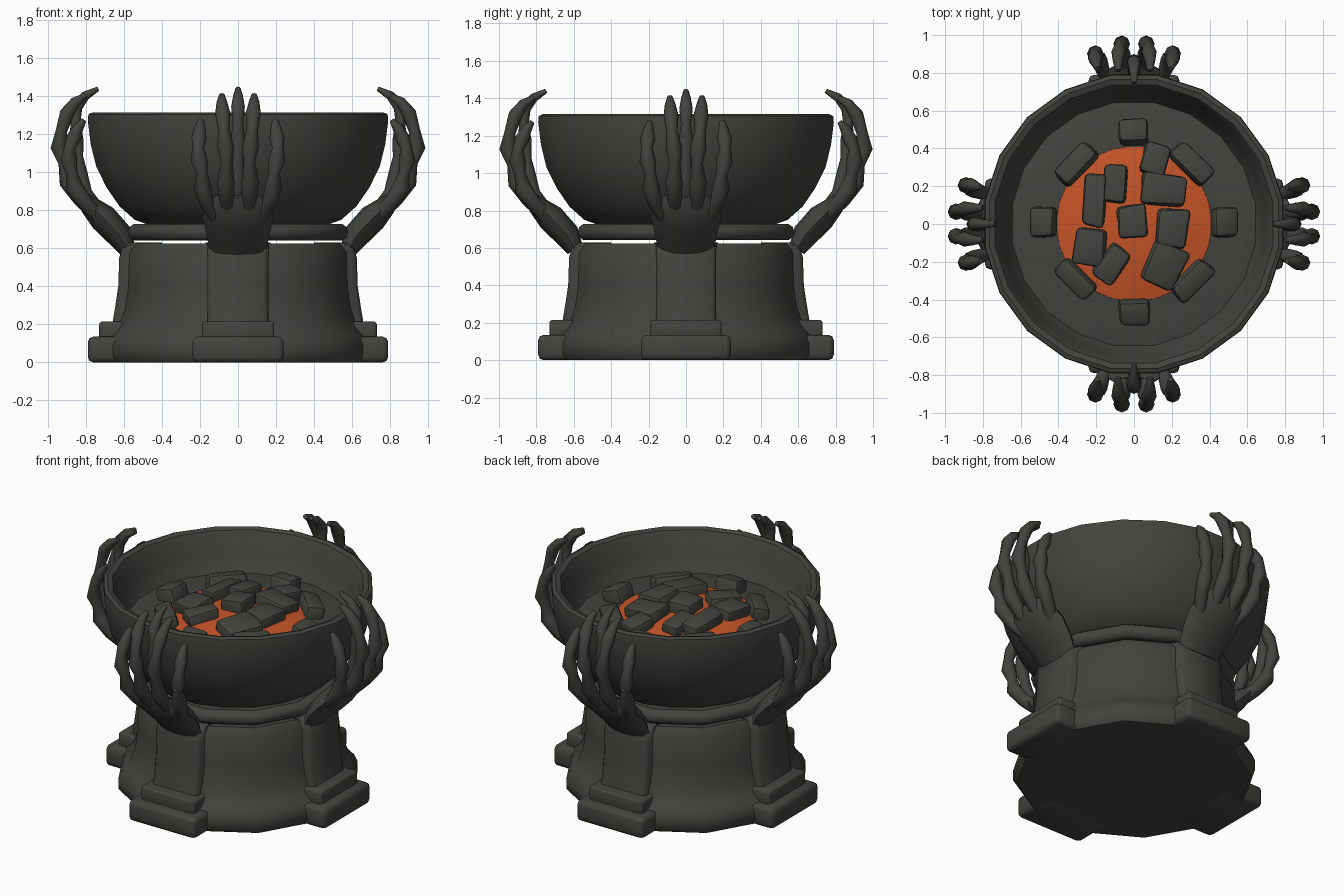
import bpy, bmesh, math, random
from mathutils import Vector, Matrix

cube = bpy.data.objects.get("Cube")
if cube:
    bpy.data.objects.remove(cube, do_unlink=True)
random.seed(4)


def material(name, rgb):
    m = bpy.data.materials.new(name)
    m.use_nodes = True
    m.diffuse_color = (*rgb, 1)
    m.node_tree.nodes["Principled BSDF"].inputs["Base Color"].default_value = (*rgb, 1)
    return m


STONE = material("dark_stone", (0.056, 0.057, 0.048))
EMBER = material("glowing_ember", (0.56, 0.088, 0.02))


def finish(bm, name, mat=STONE, angle=40):
    bmesh.ops.recalc_face_normals(bm, faces=bm.faces)
    me = bpy.data.meshes.new(name)
    bm.to_mesh(me)
    bm.free()
    me.materials.append(mat)
    ob = bpy.data.objects.new(name, me)
    bpy.context.collection.objects.link(ob)
    bpy.ops.object.select_all(action='DESELECT')
    ob.select_set(True)
    bpy.context.view_layer.objects.active = ob
    bpy.ops.object.shade_smooth_by_angle(angle=math.radians(angle))
    return ob


def skin(bm, rings, cap=True):
    """Join successive rings of points into a closed skin."""
    loops = [[bm.verts.new(p) for p in ring] for ring in rings]
    n = len(loops[0])
    for a, b in zip(loops, loops[1:]):
        for i in range(n):
            j = (i + 1) % n
            bm.faces.new((a[i], a[j], b[j], b[i]))
    if cap:
        bm.faces.new(loops[0])
        bm.faces.new(loops[-1])


def lathe(name, profile, sides, mat=STONE, cap=True):
    bm = bmesh.new()
    turns = [2 * math.pi * (i + 0.5) / sides for i in range(sides)]
    skin(bm, [[(r * math.cos(t), r * math.sin(t), z) for t in turns]
              for r, z in profile], cap)
    bmesh.ops.remove_doubles(bm, verts=bm.verts, dist=0.0001)
    return finish(bm, name, mat)


def limb(bm, path, sizes, sides=8):
    """Tube along a path; sizes are (half width in x, half thickness)."""
    pts = [Vector(p) for p in path]
    rings = []
    for i, p in enumerate(pts):
        d = pts[min(i + 1, len(pts) - 1)] - pts[max(i - 1, 0)]
        d.normalize()
        side = (Vector((1, 0, 0)) - d * d.x).normalized()
        up = d.cross(side)
        w, h = sizes[i]
        rings.append([p + side * w * math.cos(2 * math.pi * k / sides)
                      + up * h * math.sin(2 * math.pi * k / sides) for k in range(sides)])
    skin(bm, rings)


def block(bm, size, loc, bevel, rot=None, jitter=0):
    part = bmesh.new()
    bmesh.ops.create_cube(part, size=1)
    for v in part.verts:
        v.co = Vector([c * s * (1 + random.uniform(-jitter, jitter))
                       for c, s in zip(v.co, size)])
    bmesh.ops.bevel(part, geom=part.edges[:], offset=bevel, segments=2,
                    affect='EDGES', profile=0.5)
    m = Matrix.Translation(loc) @ (rot or Matrix())
    bmesh.ops.transform(part, matrix=m, verts=part.verts)
    me = bpy.data.meshes.new("temp")
    part.to_mesh(me)
    part.free()
    bm.from_mesh(me)
    bpy.data.meshes.remove(me)


# Twelve-sided pedestal drum, flaring into a rounded foot
lathe("pedestal_drum", [(0.69, 0), (0.715, 0.03), (0.715, 0.09), (0.695, 0.135),
                        (0.66, 0.17), (0.64, 0.21), (0.615, 0.28), (0.60, 0.40),
                        (0.595, 0.58), (0.565, 0.625)], 12)

# Ring tying the four hands together
tube = [(0.555 + 0.045 * math.cos(a), 0.685 + 0.045 * math.sin(a))
        for a in (2 * math.pi * k / 10 for k in range(11))]
lathe("support_ring", tube, 12, cap=False)

# Bowl with a rounded lip and hollow inside
lathe("bowl", [(0.48, 0.725), (0.55, 0.75), (0.63, 0.82), (0.70, 0.92), (0.755, 1.03),
               (0.785, 1.15), (0.80, 1.27), (0.797, 1.305), (0.775, 1.315), (0.745, 1.305),
               (0.725, 1.27), (0.70, 1.18), (0.645, 1.05), (0.60, 1.0)], 20)

# Ash bed and glowing mound
lathe("ash_bed", [(0.67, 1.0), (0.665, 1.065), (0.62, 1.075), (0.52, 1.08), (0.40, 1.095),
                  (0.2, 1.10)], 20)
lathe("ember_mound", [(0.415, 1.07), (0.41, 1.098), (0.30, 1.125), (0.15, 1.145),
                      (0.03, 1.15)], 32, EMBER)

# Coals: x, y, width, depth, turn in degrees
coals = [(-.21, .12, .12, .28, -4), (-.10, .21, .12, .20, -6), (.11, .34, .14, .17, -15),
         (.15, .18, .23, .16, -5), (-.01, .01, .16, .18, 3), (.20, -.02, .17, .20, -5),
         (-.23, -.12, .16, .18, -8), (-.12, -.21, .13, .19, -35), (.16, -.22, .20, .22, -25)]
bm = bmesh.new()
for x, y, w, d, turn in coals:
    z = 1.155 - 0.12 * math.hypot(x, y)
    tilt = Matrix.Rotation(-y * 0.5, 4, 'X') @ Matrix.Rotation(x * 0.5, 4, 'Y')
    block(bm, (w, d, 0.13), (x, y, z), 0.025,
          tilt @ Matrix.Rotation(math.radians(turn), 4, 'Z'), 0.13)
for k in range(8):
    a = math.pi * k / 4
    r, width, length = (0.43, 0.11, 0.24) if k % 2 else (0.475, 0.13, 0.16)
    block(bm, (width, length, 0.13), (r * math.cos(a), r * math.sin(a) + 0.01, 1.10), 0.028,
          Matrix.Rotation(a, 4, 'Z') @ Matrix.Rotation(0.25, 4, 'Y'), 0.1)
finish(bm, "coals", angle=35)


def buttress():
    """Curved pier standing on two stepped blocks, facing the front."""
    bm = bmesh.new()
    steps = [(0.67, 0.17), (0.66, 0.21), (0.645, 0.30), (0.63, 0.40), (0.625, 0.55),
             (0.61, 0.60), (0.57, 0.63)]
    skin(bm, [[(-0.17, -0.4, z), (-0.16, -r + 0.02, z), (-0.14, -r, z),
               (0.14, -r, z), (0.16, -r + 0.02, z), (0.17, -0.4, z)] for r, z in steps])
    block(bm, (0.38, 0.3, 0.11), (0, -0.58, 0.16), 0.015)
    block(bm, (0.48, 0.3, 0.135), (0, -0.64, 0.0675), 0.028)
    return bm


def hand():
    """Bony hand with palm, four outer fingers and one inner finger."""
    bm = bmesh.new()
    limb(bm, [(0, -.58, .59), (0, -.625, .67), (0, -.71, .76), (0, -.785, .83), (0, -.82, .88)],
         [(.15, .045), (.165, .07), (.188, .075), (.165, .052), (.11, .025)], 12)
    bones = [(.040, .042), (.038, .040), (.046, .046), (.030, .030), (.044, .044),
             (.030, .030), (.040, .038), (.028, .028), (.016, .014)]
    for s in (-1, 1):
        limb(bm, [(.05 * s, -.73, .77), (.06 * s, -.83, .86), (.065 * s, -.895, .95),
                  (.06 * s, -.915, 1.05), (.065 * s, -.942, 1.13), (.075 * s, -.928, 1.22),
                  (.08 * s, -.90, 1.31), (.085 * s, -.855, 1.37), (.085 * s, -.80, 1.405)],
             bones)
        limb(bm, [(.11 * s, -.72, .755), (.165 * s, -.80, .835), (.187 * s, -.86, .92),
                  (.19 * s, -.875, .995), (.205 * s, -.89, 1.065), (.21 * s, -.885, 1.13),
                  (.205 * s, -.865, 1.18), (.20 * s, -.84, 1.235), (.195 * s, -.81, 1.275)],
             bones)
    limb(bm, [(0, -.72, .78), (0, -.80, .89), (0, -.83, .99), (0, -.84, 1.08),
              (0, -.85, 1.17), (0, -.855, 1.26), (0, -.85, 1.345), (0, -.80, 1.405),
              (0, -.735, 1.44)], [(w * .9, h * .85) for w, h in bones])
    return bm


# Four buttresses and four hands around the bowl
for i, where in enumerate(("front", "left", "back", "right")):
    for make, part in ((buttress, "buttress"), (hand, "hand")):
        bm = make()
        if part == "hand" and i % 2 == 0:
            bmesh.ops.translate(bm, vec=(0, -0.012, 0), verts=bm.verts)
        bmesh.ops.rotate(bm, cent=(0, 0, 0), verts=bm.verts,
                         matrix=Matrix.Rotation(i * math.pi / 2, 3, 'Z'))
        finish(bm, f"{where}_{part}", angle=50)
